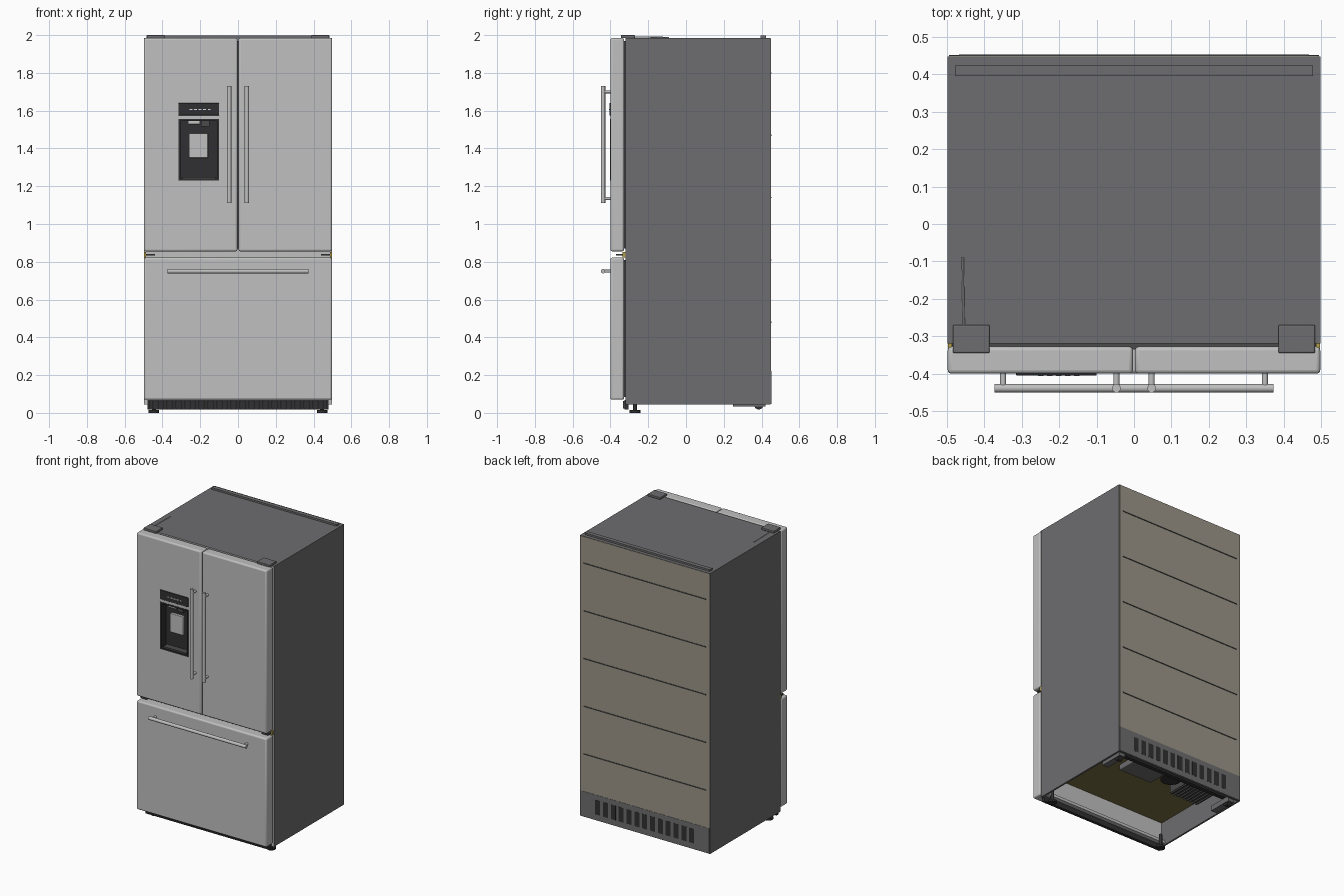
import bpy, bmesh, math
from mathutils import Vector

cube = bpy.data.objects.get("Cube")
if cube:
    bpy.data.objects.remove(cube, do_unlink=True)


def material(name, r, g, b, rough=0.5):
    m = bpy.data.materials.new(name)
    m.use_nodes = True
    m.diffuse_color = (r, g, b, 1)
    node = m.node_tree.nodes["Principled BSDF"]
    node.inputs["Base Color"].default_value = (r, g, b, 1)
    node.inputs["Roughness"].default_value = rough
    return m


STEEL = material("light steel", 0.52, 0.53, 0.52)
GREY = material("cabinet grey", 0.155, 0.155, 0.16)
BEIGE = material("back panel beige", 0.33, 0.305, 0.25)
BLACK = material("black plastic", 0.03, 0.03, 0.032)
SEAL = material("dark seal", 0.07, 0.07, 0.07)
OLIVE = material("olive base pan", 0.2, 0.16, 0.055)
BRASS = material("brass", 0.45, 0.33, 0.06)
WHITE = material("white marks", 0.75, 0.75, 0.75)


def finish(name, bm, mats):
    bmesh.ops.recalc_face_normals(bm, faces=bm.faces)
    mesh = bpy.data.meshes.new(name)
    bm.to_mesh(mesh)
    bm.free()
    for m in mats:
        mesh.materials.append(m)
    obj = bpy.data.objects.new(name, mesh)
    bpy.context.collection.objects.link(obj)
    return obj


def box_bmesh(x, y, z):
    bm = bmesh.new()
    bmesh.ops.create_cube(bm, size=1)
    for v in bm.verts:
        v.co = Vector([(a + b) / 2 + c * (b - a) for c, (a, b) in zip(v.co, (x, y, z))])
    return bm


def box(name, x, y, z, mat, bevel=0):
    obj = finish(name, box_bmesh(x, y, z), [mat])
    if bevel:
        mod = obj.modifiers.new("Rounded edges", "BEVEL")
        mod.width, mod.segments = bevel, 3
        smooth(obj)
    return obj


def smooth(obj):
    bpy.ops.object.select_all(action="DESELECT")
    obj.select_set(True)
    bpy.context.view_layer.objects.active = obj
    bpy.ops.object.shade_smooth_by_angle(angle=math.radians(40))


def rod(name, start, end, radius, mat, sides=20):
    a, b = Vector(start), Vector(end)
    bm = bmesh.new()
    bmesh.ops.create_cone(bm, cap_ends=True, segments=sides, radius1=radius,
                          radius2=radius, depth=(b - a).length)
    turn = (b - a).to_track_quat("Z", "Y").to_matrix()
    for v in bm.verts:
        v.co = turn @ v.co + (a + b) / 2
    obj = finish(name, bm, [mat])
    smooth(obj)
    return obj


def recessed_box(name, x, y, z, direction, rim, depth, mats):
    """Box with one side inset by a rim and pushed inwards."""
    bm = box_bmesh(x, y, z)
    bm.normal_update()
    face = max(bm.faces, key=lambda f: f.normal.dot(Vector(direction)))
    bmesh.ops.inset_individual(bm, faces=[face], thickness=rim, use_even_offset=True)
    ring = bmesh.ops.extrude_face_region(bm, geom=[face])["geom"]
    moved = [g for g in ring if isinstance(g, bmesh.types.BMVert)]
    if face.is_valid:
        bmesh.ops.delete(bm, geom=[face], context="FACES_ONLY")
    bmesh.ops.translate(bm, verts=moved, vec=Vector(direction) * -depth)
    return finish(name, bm, mats)


# Cabinet shell, open underneath around the machine bay
cabinet = recessed_box("cabinet", (-0.498, 0.498), (-0.32, 0.448), (0.045, 1.985),
                       (0, 0, -1), 0.012, 0.17, [GREY, STEEL, OLIVE])
for p in cabinet.data.polygons:
    inside = p.center.z < 0.25
    if inside and p.normal.z < -0.5 and p.center.z > 0.1:
        p.material_index = 2
    elif p.center.y < -0.29 and abs(p.normal.y) > 0.5:
        p.material_index = 1

# Doors and freezer drawer, with the seals behind them
right_door = box("right_door", (-0.498, -0.003), (-0.4, -0.328), (0.855, 1.985), STEEL, 0.01)
box("left_door", (0.003, 0.498), (-0.4, -0.328), (0.855, 1.985), STEEL, 0.01)
box("freezer_drawer", (-0.498, 0.498), (-0.4, -0.328), (0.07, 0.822), STEEL, 0.01)
box("drawer_seal", (-0.48, 0.48), (-0.33, -0.318), (0.085, 0.81), SEAL)
for side, label in ((-1, "right"), (1, "left")):
    xs = sorted((side * 0.012, side * 0.485))
    box(label + "_door_seal", xs, (-0.33, -0.318), (0.87, 1.97), SEAL)
box("center_mullion", (-0.02, 0.02), (-0.335, -0.318), (0.87, 1.97), SEAL)

# Dispenser opening cut into the right door
DX, DZ = (-0.315, -0.1), (1.23, 1.555)
cutter = box("dispenser_cutter", (DX[0] + 0.002, DX[1] - 0.002), (-0.45, -0.34),
             (DZ[0] + 0.002, DZ[1] - 0.002), BLACK)
cutter.hide_render = True
cut = right_door.modifiers.new("Dispenser opening", "BOOLEAN")
cut.operation, cut.object, cut.solver = "DIFFERENCE", cutter, "EXACT"
bpy.ops.object.select_all(action="DESELECT")
right_door.select_set(True)
bpy.context.view_layer.objects.active = right_door
for mod in list(right_door.modifiers):
    bpy.ops.object.modifier_apply(modifier=mod.name)
bpy.data.objects.remove(cutter, do_unlink=True)

# Dispenser housing, paddle, spout, tray and control panel
recessed_box("dispenser_housing", DX, (-0.403, -0.341), DZ, (0, -1, 0), 0.01, 0.05, [BLACK])
box("dispenser_paddle", (-0.26, -0.16), (-0.372, -0.352), (1.35, 1.48), STEEL, 0.003)
box("dispenser_spout", (-0.265, -0.2), (-0.39, -0.355), (1.528, 1.546), STEEL, 0.003)
box("dispenser_nozzle", (-0.195, -0.15), (-0.385, -0.355), (1.515, 1.546), SEAL)
box("drip_tray", (-0.295, -0.12), (-0.398, -0.354), (1.239, 1.25), SEAL)
box("control_panel", DX, (-0.405, -0.395), (1.575, 1.64), BLACK, 0.002)
for i in range(5):
    x = -0.256 + i * 0.024
    box(f"control_mark_{i + 1}", (x, x + 0.014), (-0.407, -0.404), (1.603, 1.61), WHITE)

# Bar handles on short posts
HY = -0.439
for side, label in ((-1, "right"), (1, "left")):
    x = side * 0.047
    rod(label + "_door_handle", (x, HY, 1.11), (x, HY, 1.73), 0.0115, STEEL)
    for z, end in ((1.135, "lower"), (1.7, "upper")):
        rod(f"{label}_handle_{end}_post", (x, -0.398, z), (x, HY, z), 0.008, STEEL)
    rod(label + "_drawer_handle_post", (side * 0.35, -0.398, 0.75),
        (side * 0.35, HY, 0.75), 0.008, STEEL)
rod("drawer_handle", (-0.373, HY, 0.75), (0.373, HY, 0.75), 0.0115, STEEL)

# Hinges, feet and rollers on both sides
for side, label in ((-1, "right"), (1, "left")):
    def span(a, b):
        return sorted((side * a, side * b))
    box(label + "_hinge_cover", span(0.386, 0.484), (-0.345, -0.27), (1.984, 2.0), GREY, 0.004)
    box(label + "_middle_hinge", span(0.44, 0.488), (-0.37, -0.318), (0.832, 0.842), SEAL)
    box(label + "_hinge_bushing", span(0.486, 0.497), (-0.335, -0.318), (0.822, 0.852), BRASS)
    rod(label + "_foot_pad", (side * 0.445, -0.27, 0), (side * 0.445, -0.27, 0.014), 0.028, BLACK)
    rod(label + "_foot_stem", (side * 0.445, -0.27, 0.01), (side * 0.445, -0.27, 0.1), 0.011, BLACK)
    rod(label + "_roller", (side * 0.43, 0.385, 0.042), (side * 0.465, 0.385, 0.042), 0.024, BLACK)
    box(label + "_roller_bracket", span(0.425, 0.47), (0.25, 0.42), (0.035, 0.07), GREY)

# Top rear bar and hinge wire
box("top_rear_bar", (-0.478, 0.478), (0.395, 0.424), (1.984, 1.997), GREY)
rod("hinge_wire", (-0.455, -0.28, 1.99), (-0.458, -0.09, 1.988), 0.003, STEEL, 8)

# Toe grille with ribs
box("toe_grille", (-0.48, 0.48), (-0.325, -0.305), (0.018, 0.068), BLACK)
for i in range(40):
    x = -0.472 + i * 0.0242
    box(f"grille_rib_{i + 1}", (x - 0.004, x + 0.004), (-0.334, -0.324), (0.024, 0.064), SEAL)

# Rear panel with seams
box("rear_panel", (-0.494, 0.494), (0.445, 0.45), (0.222, 1.983), BEIGE)
for i in range(5):
    z = 0.48 + i * 0.33
    box(f"rear_seam_{i + 1}", (-0.468, 0.468), (0.447, 0.4535), (z - 0.003, z + 0.003), SEAL)

# Vent cover with slots
box("vent_cover", (-0.494, 0.494), (0.445, 0.4515), (0.047, 0.222), GREY)
for i in range(13):
    x = -0.36 + i * 0.06
    box(f"vent_slot_{i + 1}", (x - 0.019, x + 0.019), (0.449, 0.4525), (0.087, 0.187), BLACK)

# Machine bay underneath
box("drain_pan", (0.03, 0.29), (0.2, 0.34), (0.09, 0.13), GREY, 0.006)
rod("compressor", (-0.05, 0.3, 0.1), (-0.05, 0.3, 0.21), 0.065, BLACK)
box("condenser", (-0.36, -0.13), (0.2, 0.36), (0.08, 0.16), SEAL)
for i in range(9):
    x = -0.35 + i * 0.026
    box(f"condenser_fin_{i + 1}", (x, x + 0.008), (0.195, 0.365), (0.074, 0.165), GREY)
box("bay_cross_rail", (-0.48, 0.48), (0.36, 0.39), (0.07, 0.095), BLACK)
box("bay_front_rail", (-0.48, 0.48), (-0.3, -0.27), (0.05, 0.07), STEEL)
